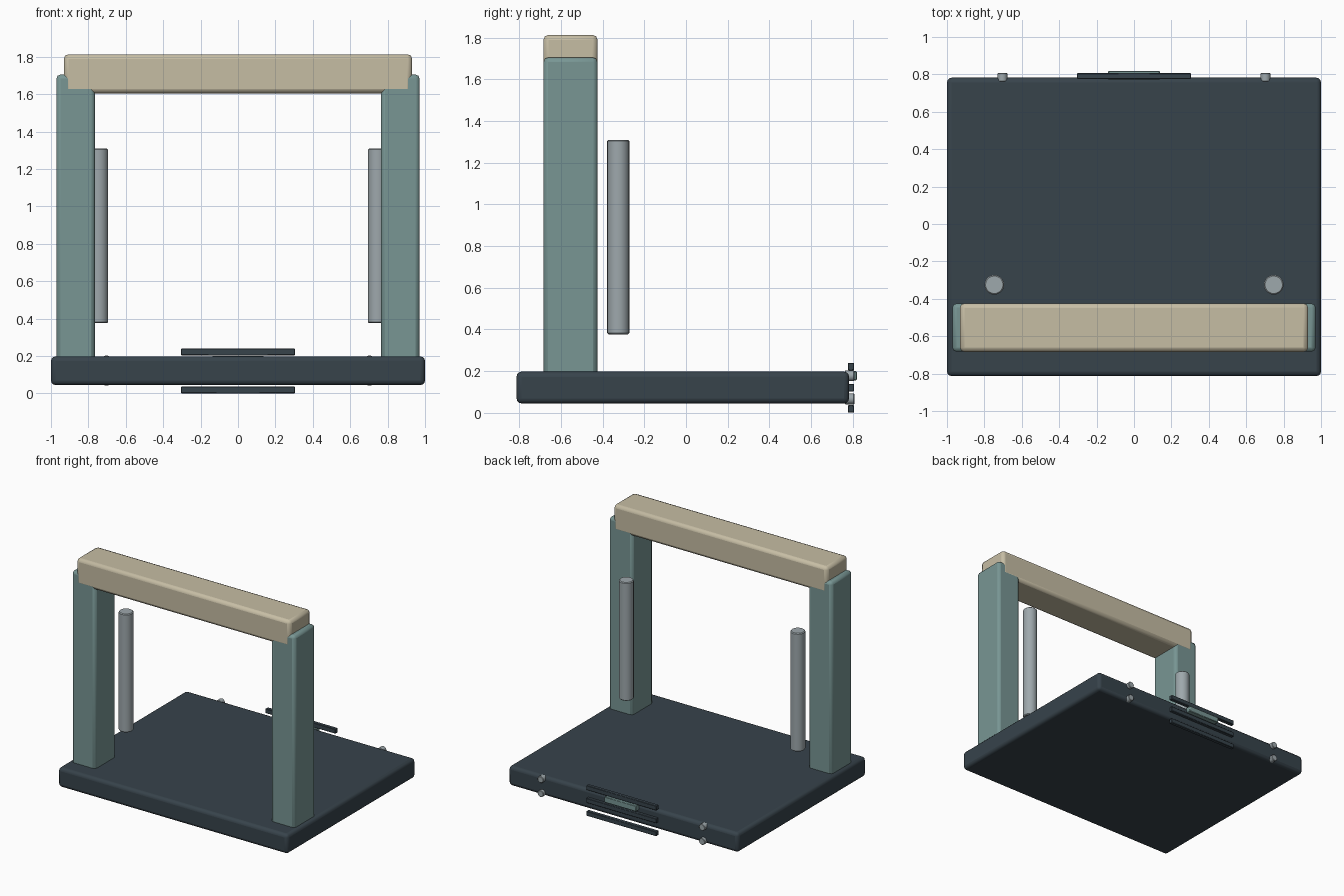
import bpy, math

if "Cube" in bpy.data.objects:
    bpy.data.objects.remove(bpy.data.objects["Cube"])


def material(name, srgb):
    m = bpy.data.materials.new(name)
    lin = [((c / 255 + 0.055) / 1.055) ** 2.4 for c in srgb]
    m.diffuse_color = (*lin, 1)
    m.use_nodes = True
    m.node_tree.nodes["Principled BSDF"].inputs["Base Color"].default_value = m.diffuse_color
    return m


slate = material("dark slate", (55, 67, 75))
teal = material("muted teal", (120, 150, 148))
beige = material("warm beige", (198, 189, 164))
grey = material("light grey", (158, 168, 172))


def finish(ob, name, mat, bevel, segments):
    ob.name = name
    ob.data.materials.append(mat)
    if bevel:
        b = ob.modifiers.new("Bevel", 'BEVEL')
        b.width, b.segments = bevel, segments
        b.limit_method = 'ANGLE'
        b.angle_limit = math.radians(40)
    bpy.ops.object.shade_smooth_by_angle(angle=math.radians(35))
    return ob


def box(name, x, y, z, mat, bevel=0.0, segments=2):
    """Box given by its (min, max) range on each axis."""
    r = (x, y, z)
    bpy.ops.mesh.primitive_cube_add(size=1, location=[(a + b) / 2 for a, b in r])
    ob = bpy.context.object
    ob.scale = [b - a for a, b in r]
    bpy.ops.object.transform_apply(location=False, rotation=False, scale=True)
    return finish(ob, name, mat, bevel, segments)


def cylinder(name, loc, radius, depth, mat, sides, bevel=0.0, rot=(0, 0, 0)):
    bpy.ops.mesh.primitive_cylinder_add(vertices=sides, radius=radius, depth=depth,
                                        location=loc, rotation=rot)
    return finish(bpy.context.object, name, mat, bevel, 1)


# Base slab
box("base", (-1, 1), (-0.813, 0.782), (0.045, 0.198), slate, 0.025, 3)

# Frame: two posts and the crossbeam
for side, s in (("left", -1), ("right", 1)):
    x = sorted((s * 0.765, s * 0.971))
    box(side + "_post", x, (-0.683, -0.425), (0.15, 1.705), teal, 0.022)
    # Guide rod floating behind each post
    cylinder(side + "_rod", (s * 0.747, -0.325, 0.843), 0.053, 0.932, grey, 20, 0.006)
    # Rear bolts
    for row, z in (("upper", 0.178), ("lower", 0.067)):
        cylinder(f"{side}_{row}_bolt", (s * 0.703, 0.785, z), 0.026, 0.045, grey, 12,
                 0.003, (math.pi / 2, 0, 0))
box("crossbeam", (-0.931, 0.931), (-0.684, -0.424), (1.605, 1.813), beige, 0.024, 2)

# Rear fins and the plate between them
for i, z in enumerate((0.019, 0.121, 0.222)):
    box(f"rear_fin_{i + 1}", (-0.305, 0.305), (0.776, 0.806), (z - 0.018, z + 0.018), slate, 0.003, 1)
box("rear_plate", (-0.138, 0.138), (0.772, 0.819), (0.156, 0.2), teal, 0.003, 1)
